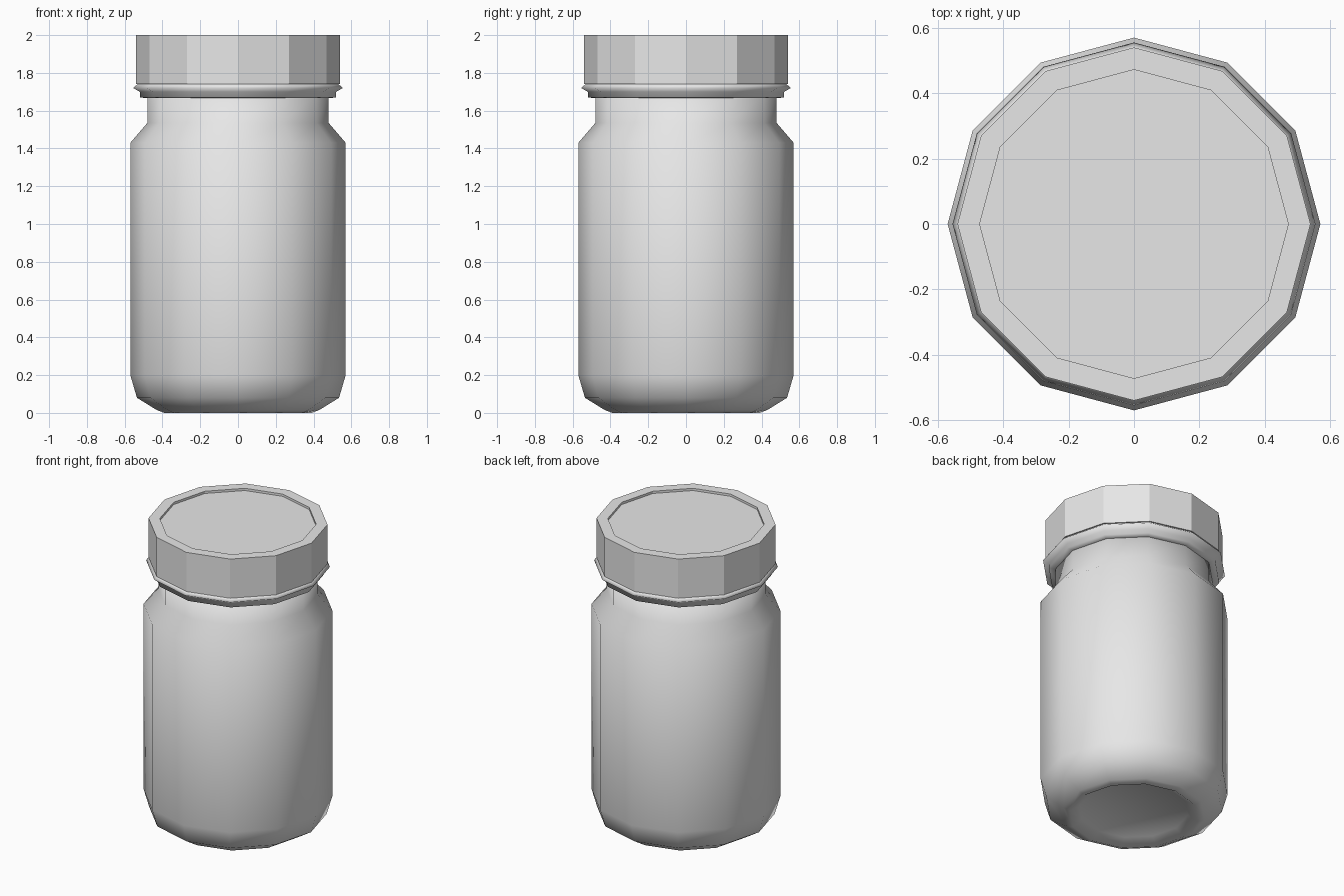
import bpy, bmesh
from math import cos, sin, tau

SIDES = 12

if "Cube" in bpy.data.objects:
    bpy.data.objects.remove(bpy.data.objects["Cube"], do_unlink=True)


def make_material(name, colour):
    mat = bpy.data.materials.new(name)
    mat.use_nodes = True
    mat.diffuse_color = colour
    mat.node_tree.nodes["Principled BSDF"].inputs["Base Color"].default_value = colour
    return mat


def lathe(name, profile, mat, smooth):
    """Turn a (radius, height) profile into a closed, capped twelve-sided solid."""
    bm = bmesh.new()
    rings = [[bm.verts.new((r * cos(tau * i / SIDES), r * sin(tau * i / SIDES), z))
              for i in range(SIDES)] for r, z in profile]
    for low, high in zip(rings, rings[1:]):
        for i in range(SIDES):
            j = (i + 1) % SIDES
            bm.faces.new((low[i], low[j], high[j], high[i]))
    bm.faces.new(rings[0][::-1])
    bm.faces.new(rings[-1])
    bmesh.ops.recalc_face_normals(bm, faces=bm.faces)
    for face in bm.faces:
        face.smooth = smooth
    mesh = bpy.data.meshes.new(name)
    bm.to_mesh(mesh)
    bm.free()
    mesh.materials.append(mat)
    obj = bpy.data.objects.new(name, mesh)
    bpy.context.collection.objects.link(obj)
    return obj


grey = make_material("light grey", (0.8, 0.8, 0.8, 1))

# Jar body: recessed base, rounded foot, straight wall, shoulder and neck
lathe("jar_body", [(0.33, 0.04), (0.39, 0.0), (0.43, 0.015), (0.535, 0.08),
                   (0.57, 0.2), (0.57, 1.43), (0.48, 1.535), (0.48, 1.69)],
      grey, True)

# Collar: stepped band under the lid with a flared bead
lathe("neck_collar", [(0.47, 1.665), (0.52, 1.67), (0.52, 1.7),
                      (0.555, 1.72), (0.53, 1.742)], grey, True)

# Lid: faceted band with a shallow sunken top panel
lathe("lid", [(0.5, 1.74), (0.54, 1.74), (0.54, 2.0),
              (0.472, 2.0), (0.472, 1.985)], grey, False)
